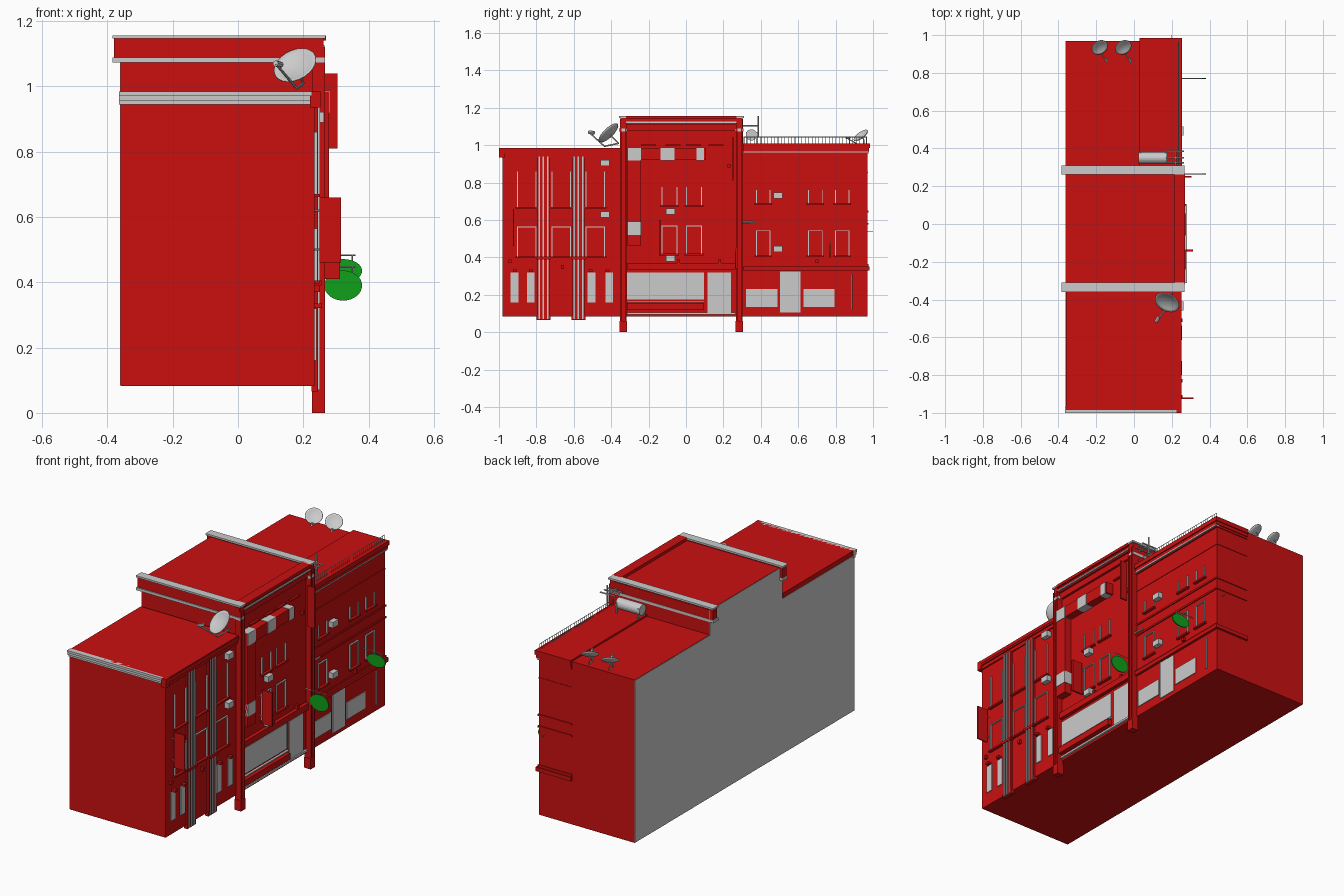
import bpy, bmesh, math
from mathutils import Vector, Matrix


def material(name, rgb):
    m = bpy.data.materials.new(name)
    m.diffuse_color = (*rgb, 1)
    return m


RED = material("red_paint", (0.6, 0.005, 0.005))
GREEN = material("green_paint", (0.005, 0.35, 0.01))
F = 0.235    # facade plane
B = -0.36    # back plane


def finish(name, bm, mat=None, smooth=False):
    me = bpy.data.meshes.new(name)
    bm.to_mesh(me)
    bm.free()
    ob = bpy.data.objects.new(name, me)
    bpy.context.collection.objects.link(ob)
    if mat:
        me.materials.append(mat)
    if smooth:
        for p in me.polygons:
            p.use_smooth = True
    return ob


def boxes(name, items, mat=None):
    """One object from boxes given as x0, x1, y0, y1, z0, z1."""
    bm = bmesh.new()
    for x0, x1, y0, y1, z0, z1 in items:
        m = Matrix.Translation(((x0 + x1) / 2, (y0 + y1) / 2, (z0 + z1) / 2))
        bmesh.ops.create_cube(bm, size=1, matrix=m @ Matrix.Diagonal((x1 - x0, y1 - y0, z1 - z0, 1)))
    return finish(name, bm, mat)


def on_facade(name, items, depth=0.005, mat=None):
    """Panels on the street side, given as y0, y1, z0, z1."""
    return boxes(name, [(F - 0.01, F + depth, *i) for i in items], mat)


def rods(name, segs, r=0.003, mat=None, sides=8):
    bm = bmesh.new()
    for a, b in segs:
        a, b = Vector(a), Vector(b)
        q = (b - a).to_track_quat('Z', 'Y').to_matrix().to_4x4()
        bmesh.ops.create_cone(bm, cap_ends=True, segments=sides, radius1=r, radius2=r,
                              depth=(b - a).length, matrix=Matrix.Translation((a + b) / 2) @ q)
    return finish(name, bm, mat)


# Main blocks and bare grey back walls
BLOCKS = {"left_house": (-0.98, -0.34, 0.96), "middle_house": (-0.34, 0.305, 1.14),
          "right_house": (0.305, 0.97, 1.0)}
for n, (y0, y1, top) in BLOCKS.items():
    boxes(n, [(B, F, y0, y1, 0.083, top)], RED)
    boxes(n + "_back_wall", [(B - 0.002, B, y0, y1, 0.085, top - 0.002)])

# Left house: cornice on the street and end wall, ribbed pilasters
boxes("left_roof_slab", [(B, 0.25, -0.985, -0.35, 0.955, 0.985)], RED)
boxes("left_street_cornice", [(F, 0.243, -0.985, -0.35, 0.935, 0.955),
                              (F, 0.252, -0.99, -0.35, 0.965, 0.98)], RED)
boxes("left_end_cornice", [(B - 0.005, 0.225, -0.986, -0.97, 0.945, 0.957),
                           (B - 0.005, 0.225, -0.993, -0.97, 0.957, 0.972),
                           (B - 0.005, 0.225, -1.0, -0.97, 0.972, 0.985)])
boxes("left_cornice_corner", [(0.22, 0.252, -1.0, -0.97, 0.935, 0.985)], RED)
for y in (-0.762, -0.575):
    on_facade("left_pilaster", [(y - 0.035, y + 0.035, 0.07, 0.94),
                                (y - 0.038, y + 0.038, 0.065, 0.09)], 0.01, RED)
    on_facade("left_pilaster_ribs", [(y + d - 0.004, y + d + 0.004, 0.07, 0.94)
                                     for d in (-0.022, 0, 0.022)], 0.016)
    on_facade("left_pilaster_band", [(y - 0.038, y + 0.038, 0.39, 0.405)], 0.02, RED)
on_facade("left_ground_windows", [(y - 0.021, y + 0.021, 0.16, 0.32)
                                  for y in (-0.917, -0.83, -0.505, -0.41)])
boxes("left_lanterns", [(F, F + 0.022, y - 0.01, y + 0.01, 0.322, 0.335)
                        for y in (-0.915, -0.83, -0.51, -0.42)], RED)


# Framed windows with sills for every house
def frames(name, ys, w, z0, z1, lintel=True):
    t, it = 0.005, []
    for y in ys:
        it += [(y - w, y - w + t, z0, z1), (y + w - t, y + w, z0, z1)]
        if lintel:
            it.append((y - w, y + w, z1 - t, z1))
    on_facade(name, it, 0.008)
    on_facade(name + "_sills", [(y - w - 0.008, y + w + 0.008, z0 - 0.009, z0) for y in ys], 0.015, RED)


LEFT_Y, MID_Y, RIGHT_Y = (-0.852, -0.667, -0.485), (-0.088, 0.043), (0.413, 0.692, 0.835)
frames("left_windows", LEFT_Y, 0.052, 0.405, 0.565)
frames("left_upper_windows", LEFT_Y, 0.052, 0.67, 0.86, False)
frames("middle_windows", MID_Y, 0.042, 0.42, 0.57)
frames("middle_upper_windows", MID_Y, 0.042, 0.68, 0.775, False)
frames("right_windows", RIGHT_Y, 0.039, 0.41, 0.545)
frames("right_upper_windows", RIGHT_Y, 0.039, 0.69, 0.76, False)

# Middle house: tall pilasters and rooftop entablature
for n, y in (("south", -0.335), ("north", 0.285)):
    boxes(n + "_pilaster", [(F - 0.008, 0.258, y - 0.018, y + 0.018, 0, 1.14),
                            (F - 0.008, 0.267, y - 0.02, y + 0.02, 0, 0.06)], RED)
    boxes(n + "_pilaster_ribs", [(0.25, 0.267, y + d - 0.004, y + d + 0.004, 0, 1.12)
                                 for d in (-0.014, 0.014)], RED)
    # side return of the parapet with mouldings
    boxes(n + "_parapet", [(B - 0.02, 0.262, y - 0.016, y + 0.018, 1.08, 1.147)], RED)
    boxes(n + "_parapet_mouldings", [(B - 0.025, 0.266, y - 0.022, y + 0.022, 1.073, 1.088),
                                     (B - 0.025, 0.268, y - 0.024, y + 0.024, 1.146, 1.156)])
boxes("middle_street_parapet", [(F - 0.01, 0.258, -0.32, 0.27, 1.11, 1.14),
                                (F - 0.01, 0.248, -0.32, 0.27, 1.075, 1.11),
                                (0.215, 0.27, -0.32, 0.27, 1.14, 1.156)], RED)
on_facade("middle_parapet_line", [(-0.32, 0.27, 1.118, 1.126)], 0.03)
on_facade("middle_fascia", [(-0.315, 0.265, 0.335, 0.37)], 0.02, RED)
on_facade("shop_glazing", [(-0.315, 0.095, 0.175, 0.32), (0.115, 0.24, 0.105, 0.32)])
on_facade("shop_plinth", [(-0.315, 0.095, 0.12, 0.155)], 0.025, RED)
on_facade("shop_step", [(-0.315, 0.1, 0.16, 0.167), (-0.315, 0.265, 0.095, 0.106)], 0.012)
on_facade("attic_sills", [(y, y + 0.08, 0.995, 1.003) for y in (-0.24, -0.11, 0.0, 0.12)], 0.012, RED)

# L-shaped sign box with pale end panels
on_facade("sign_box", [(-0.312, 0.105, 0.92, 0.985), (-0.312, -0.242, 0.46, 0.92)], 0.044, RED)
on_facade("sign_panels", [(-0.312, -0.24, 0.918, 0.987), (-0.135, -0.062, 0.918, 0.987),
                          (0.055, 0.095, 0.918, 0.987), (-0.312, -0.24, 0.52, 0.59)], 0.046)

# Right house: storey bands and cornice that turn the corner
for z0, z1, d in ((0.33, 0.352, 0.015), (0.352, 0.365, 0.006), (0.575, 0.585, 0.006), (0.64, 0.65, 0.006),
                  (0.85, 0.856, 0.003), (0.955, 0.967, 0.006), (0.967, 0.985, 0.012), (0.985, 1.01, 0.018)):
    boxes("right_band", [(0.03, F + d, 0.305, 0.97 + d * 0.8, z0, z1)], RED)
on_facade("right_cornice_line", [(0.305, 0.975, 0.96, 0.967)], 0.014)
on_facade("right_shopfront", [(0.32, 0.49, 0.135, 0.23), (0.502, 0.612, 0.105, 0.325),
                              (0.627, 0.795, 0.135, 0.23)])
rods("downpipe", [((F + 0.005, 0.885, 0.12), (F + 0.005, 0.885, 0.31))], 0.004)

# Roof railing
n = 36
rods("roof_railing_bars", [((0.235, 0.31 + 0.655 * i / n, 1.0), (0.235, 0.31 + 0.655 * i / n, 1.045))
                           for i in range(n + 1)], 0.0015, sides=4)
rods("roof_railing_rail", [((0.235, 0.31, 1.043), (0.235, 0.965, 1.043))], 0.002, sides=4)

# Air conditioner units
for y, z in ((-0.433, 0.905), (-0.433, 0.63), (-0.082, 0.645), (-0.082, 0.395), (0.493, 0.732), (0.493, 0.445)):
    boxes("air_conditioner", [(F, 0.263, y - 0.024, y + 0.024, z - 0.016, z + 0.016)])

# Small wall lamps
boxes("wall_lamps", [(F, 0.25, y - 0.008, y + 0.008, z - 0.01, z + 0.01)
                     for y, z in ((-0.66, 0.35), (-0.04, 0.38), (0.18, 0.38), (0.23, 0.89), (0.7, 0.38), (-0.94, 0.38))], RED)

# Blade signs
boxes("blade_signs", [(0.25, 0.315, -0.926, -0.919, 0.46, 0.66),
                      (0.25, 0.312, -0.145, -0.135, 0.41, 0.6),
                      (0.262, 0.304, 0.245, 0.255, 0.81, 1.04)], RED)
rods("sign_brackets", [((F, -0.922, z), (0.27, -0.922, z)) for z in (0.5, 0.62)]
     + [((F, -0.14, z), (0.27, -0.14, z)) for z in (0.45, 0.56)], 0.003)

# Hanging oval green signs
for y, z, h in ((0.265, 0.39, 0.046), (0.77, 0.435, 0.036)):
    bm = bmesh.new()
    bmesh.ops.create_cone(bm, cap_ends=True, segments=32, radius1=1, radius2=1, depth=0.006,
                          matrix=Matrix.Translation((0.322, y, z)) @ Matrix.Diagonal((0.058, 1, h, 1))
                          @ Matrix.Rotation(math.pi / 2, 4, 'X'))
    finish("oval_sign", bm, GREEN)
    rods("oval_sign_hanger", [((F, y, z + h + 0.012), (0.36, y, z + h + 0.012)),
                              ((0.35, y, z + h + 0.012), (0.35, y, z))], 0.002)
rods("lamp_arm", [((0.25, 0.29, 0.59), (0.25, 0.37, 0.588))], 0.005)
rods("corner_hook", [((0.2, 0.97, 0.54), (0.2, 1.0, 0.54))], 0.002)


# Satellite dishes: spun bowl, feed arm and mast
def dish(name, c, normal, r, feed, foot):
    c, normal = Vector(c), Vector(normal).normalized()
    bm = bmesh.new()
    vs = [bm.verts.new((r * i / 5, 0, 0.25 * r * (i / 5) ** 2)) for i in range(6)]
    es = [bm.edges.new(p) for p in zip(vs, vs[1:])]
    bmesh.ops.spin(bm, geom=vs + es, axis=(0, 0, 1), cent=(0, 0, 0), steps=24, angle=2 * math.pi)
    bmesh.ops.remove_doubles(bm, verts=bm.verts, dist=1e-5)
    bm.transform(Matrix.Translation(c) @ normal.to_track_quat('Z', 'Y').to_matrix().to_4x4())
    ob = finish(name, bm, None, True)
    ob.modifiers.new("thickness", 'SOLIDIFY').thickness = 0.003
    low = c - Vector((0, 0, r * 0.9)) + Vector((0, -r * 0.45, 0))
    tip = c + Vector(feed)
    rods(name + "_arm", [(low, tip), (c, c - normal * 0.02), (c - normal * 0.02, foot), (low, foot)], r * 0.06)
    rods(name + "_feed", [(tip, tip + (c - tip) * 0.25)], r * 0.14)


dish("large_dish", (0.18, -0.405, 1.055), (-0.35, -0.65, 0.67), 0.068, (-0.065, -0.115, 0.015), (0.2, -0.36, 1.01))
for x in (-0.185, -0.06):
    dish("small_dish", (x, 0.94, 1.045), (0.35, -0.55, 0.75), 0.045, (0.045, -0.085, -0.005), (x, 0.95, 1.0))

# Water tank on legs and aerial
rods("water_tank", [((0.025, 0.35, 1.055), (0.175, 0.35, 1.055))], 0.03, sides=24)
boxes("tank_legs", [(x, x + 0.006, y, y + 0.006, 1.0, 1.07) for x in (0.03, 0.165) for y in (0.322, 0.375)])
rods("aerial", [((0.22, 0.305, 1.105), (0.22, 0.39, 1.105)), ((0.22, 0.385, 1.04), (0.22, 0.385, 1.155))]
     + [((0.17, y, 1.105), (0.265, y, 1.105)) for y in (0.325, 0.35, 0.385)], 0.004)
